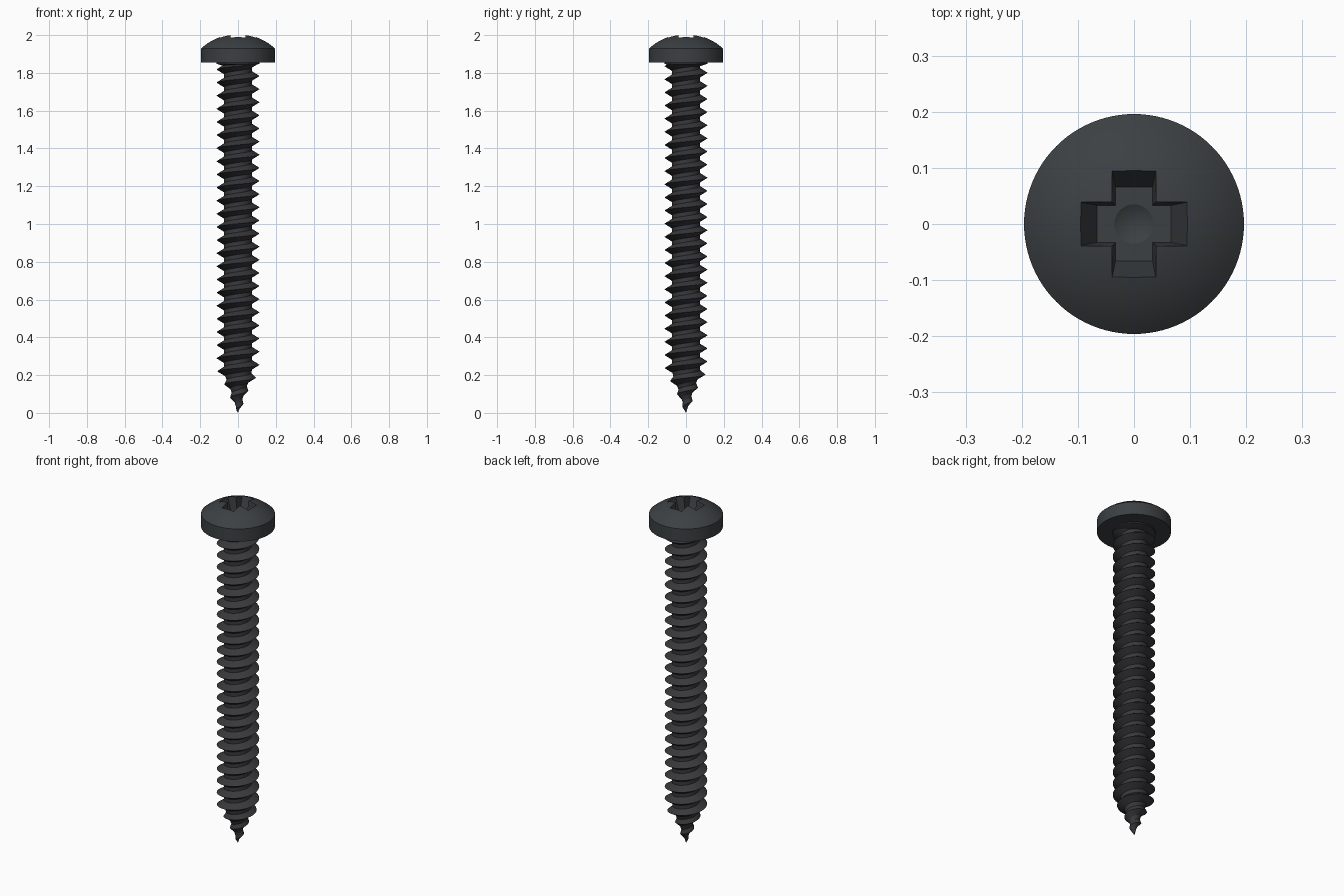
import bpy, bmesh, math
from math import cos, sin, pi, sqrt

if "Cube" in bpy.data.objects:
    bpy.data.objects.remove(bpy.data.objects["Cube"])


def make_object(name, bm, color=None):
    bmesh.ops.recalc_face_normals(bm, faces=bm.faces)
    me = bpy.data.meshes.new(name)
    bm.to_mesh(me)
    bm.free()
    ob = bpy.data.objects.new(name, me)
    bpy.context.collection.objects.link(ob)
    if color:
        mat = bpy.data.materials.new(name + "_paint")
        mat.diffuse_color = color
        mat.use_nodes = True
        mat.node_tree.nodes["Principled BSDF"].inputs["Base Color"].default_value = mat.diffuse_color
        me.materials.append(mat)
    return ob


def activate(ob):
    bpy.ops.object.select_all(action='DESELECT')
    ob.select_set(True)
    bpy.context.view_layer.objects.active = ob


def revolve(profile, steps):
    bm = bmesh.new()
    vs = [bm.verts.new((r, 0, z)) for r, z in profile]
    es = [bm.edges.new(pair) for pair in zip(vs, vs[1:])]
    bmesh.ops.spin(bm, geom=vs + es, cent=(0, 0, 0), axis=(0, 0, 1),
                   angle=2 * pi, steps=steps, use_merge=False)
    bmesh.ops.remove_doubles(bm, verts=bm.verts, dist=1e-5)
    return bm


def interp(z, table):
    for (z0, r0), (z1, r1) in zip(table, table[1:]):
        if z <= z1:
            return r0 + (r1 - r0) * (z - z0) / (z1 - z0)
    return table[-1][1]


# Pan head: short cylinder with a spherical dome
R, HEAD_R = 0.29, 0.196
dome = [(HEAD_R * (1 - i / 12), 0) for i in range(13)]
dome = [(r, 2.0053 - R + sqrt(R * R - r * r)) for r, _ in dome]
head = make_object("head", revolve([(0, 1.855), (HEAD_R, 1.855)] + dome, 96),
                   (0.045, 0.051, 0.055, 1))

# Cross recess: tapered plus-shaped cutter and a conical pit in its floor
bm = bmesh.new()
rings = []
for L, W, z in [(0.066, 0.033, 1.90), (0.105, 0.041, 2.02)]:
    ring = []
    for k in range(4):
        c, s = cos(k * pi / 2), sin(k * pi / 2)
        for x, y in [(L, -W), (L, W), (W, W)]:
            ring.append(bm.verts.new((x * c - y * s, x * s + y * c, z)))
    rings.append(ring)
    bm.faces.new(ring)
for i in range(12):
    j = (i + 1) % 12
    bm.faces.new([rings[0][i], rings[0][j], rings[1][j], rings[1][i]])
cross = make_object("recess_cutter", bm)
pit = make_object("pit_cutter", revolve(
    [(0, 1.88), (0.035, 1.90), (0.035, 1.915), (0, 1.915)], 32))

activate(head)
for cutter in (cross, pit):
    mod = head.modifiers.new("cut", 'BOOLEAN')
    mod.operation = 'DIFFERENCE'
    mod.solver = 'EXACT'
    mod.object = cutter
    bpy.ops.object.modifier_apply(modifier=mod.name)
    bpy.data.objects.remove(cutter)
bpy.ops.object.shade_smooth_by_angle(angle=math.radians(25))

# Threaded shank: right-hand helical sweep that tapers into a point
PITCH, N, TOP = 0.0695, 40, 1.862
Z_CREST = 0.185            # crest height on the +x side
ROOT = [(0, 0), (0.05, 0.016), (0.12, 0.038), (0.2, 0.07), (0.23, 0.074)]
CREST = [(0, 0), (0.05, 0.03), (0.11, 0.052), (0.15, 0.072),
         (0.19, 0.098), (0.23, 0.113)]
SECTION = [(-0.024, ROOT), (0, CREST), (0.024, ROOT)]

bm = bmesh.new()
rows = []
for k in range(-4 * N, 26 * N + 1):
    a = 2 * pi * k / N
    row = []
    for dz, table in SECTION:
        z = min(max(Z_CREST + PITCH * k / N + dz, 0), TOP)
        r = interp(z, table)
        row.append(bm.verts.new((r * cos(a), r * sin(a), z)))
    rows.append(row)
for k in range(len(rows) - 1):
    p, q = rows[k], rows[k + 1]
    for i in range(2):
        bm.faces.new([p[i], q[i], q[i + 1], p[i + 1]])
    if k + N + 1 < len(rows):
        u, v = rows[k + N], rows[k + N + 1]
        bm.faces.new([p[2], q[2], v[0], u[0]])
bmesh.ops.remove_doubles(bm, verts=bm.verts, dist=1e-5)
bmesh.ops.dissolve_degenerate(bm, edges=bm.edges, dist=1e-5)
shank = make_object("threaded_shank", bm, (0.04, 0.04, 0.045, 1))
activate(shank)
bpy.ops.object.shade_smooth_by_angle(angle=math.radians(30))

# Collar where the shank meets the head
collar = make_object("collar", revolve(
    [(0, 1.835), (0.074, 1.835), (0.114, 1.848), (0.114, 1.858), (0, 1.858)], 48),
    (0.04, 0.04, 0.045, 1))
activate(collar)
bpy.ops.object.shade_smooth_by_angle(angle=math.radians(25))
